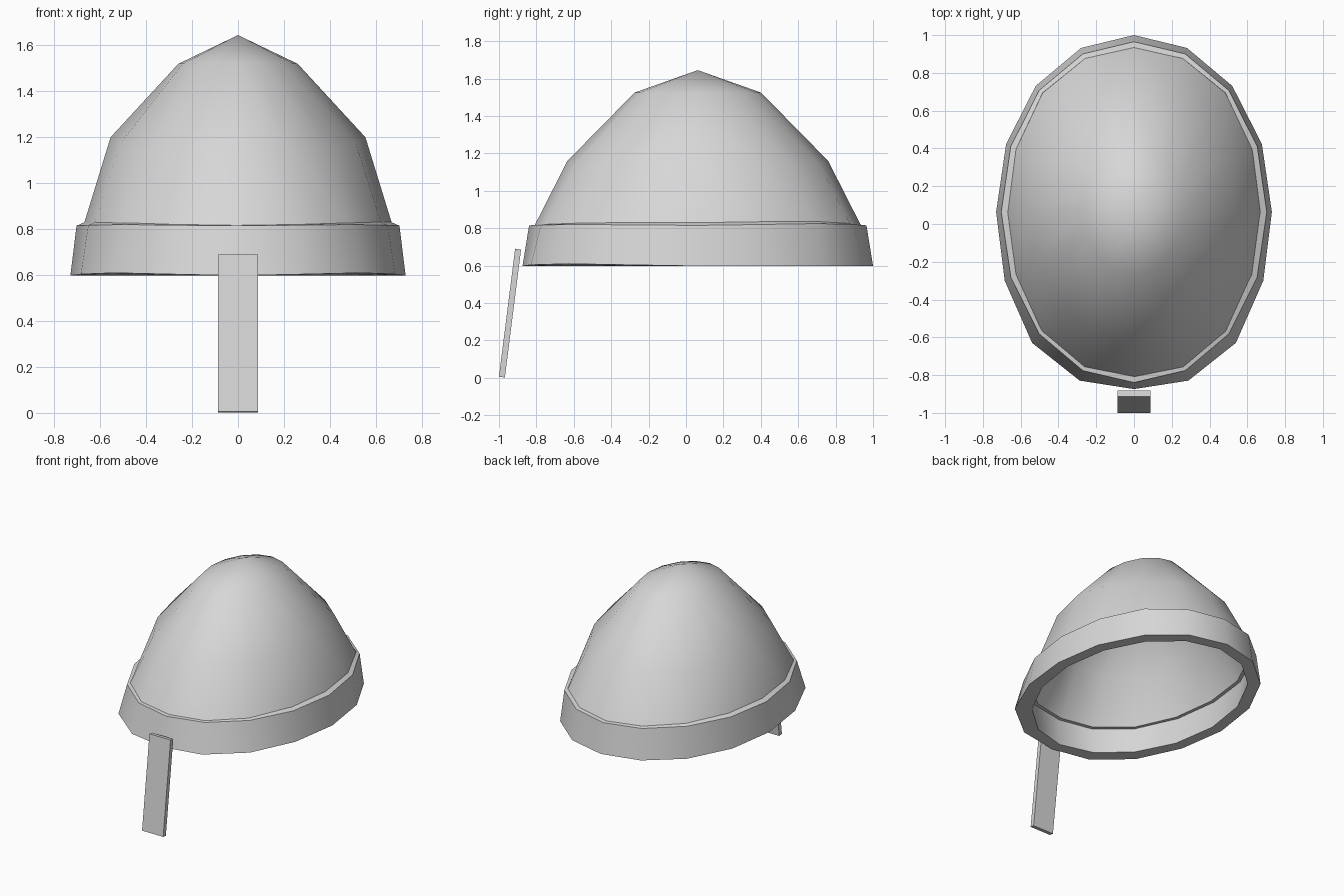
import bpy, bmesh, math
from mathutils import Matrix

if "Cube" in bpy.data.objects:
    bpy.data.objects.remove(bpy.data.objects["Cube"])

SEGMENTS = 16
CENTRE_Y = 0.063

steel = bpy.data.materials.new("light_grey_steel")
steel.diffuse_color = (0.68, 0.68, 0.68, 1)
steel.use_nodes = True
steel.node_tree.nodes["Principled BSDF"].inputs["Base Color"].default_value = steel.diffuse_color


def finish(name, bm, smooth=True):
    bmesh.ops.recalc_face_normals(bm, faces=bm.faces)
    mesh = bpy.data.meshes.new(name)
    bm.to_mesh(mesh)
    bm.free()
    mesh.materials.append(steel)
    obj = bpy.data.objects.new(name, mesh)
    bpy.context.collection.objects.link(obj)
    if smooth:
        bpy.ops.object.select_all(action='DESELECT')
        obj.select_set(True)
        bpy.context.view_layer.objects.active = obj
        bpy.ops.object.shade_smooth_by_angle(angle=math.radians(34))
    return obj


def ring(bm, rx, ry, z_side, z_end, lift=(0, 0), full=(0, 0)):
    """Oval ring; lift and full raise and widen its (front, back) diagonals."""
    verts = []
    for i in range(SEGMENTS):
        a = math.tau * i / SEGMENTS
        x, y = math.cos(a), math.sin(a)
        side = 0 if y < 0 else 1
        diagonal = math.sin(2 * a) ** 2
        # the front brow flare is strongest between the diagonal and the nose
        bulge = 1 + full[side] * diagonal * (0.5 + y * y if side == 0 else 1)
        z = z_side + (z_end - z_side) * y * y + lift[side] * diagonal
        verts.append(bm.verts.new((rx * x * bulge, CENTRE_Y + ry * y * bulge, z)))
    return verts


def bridge(bm, a, b):
    for i in range(SEGMENTS):
        j = (i + 1) % SEGMENTS
        bm.faces.new((a[i], a[j], b[j], b[i]))


def cap(bm, loop, z):
    tip = bm.verts.new((0, CENTRE_Y, z))
    for i in range(SEGMENTS):
        bm.faces.new((loop[i], loop[(i + 1) % SEGMENTS], tip))


# Dome: outer shell, bottom lip and inner shell
bm = bmesh.new()
wide = (0.03, 0.03)
sag = (-0.045, -0.05)
swell = (0.01, 0.02)
shell = [ring(bm, *r) for r in (
    (0.26, 0.338, 1.52, 1.525),
    (0.555, 0.697, 1.20, 1.16, sag, swell),
    (0.678, 0.880, 0.80, 0.80, (0, 0), wide),
    (0.636, 0.840, 0.80, 0.80, (0, 0), wide),
    (0.518, 0.660, 1.17, 1.13, sag, swell),
    (0.24, 0.315, 1.482, 1.487))]
for a, b in zip(shell, shell[1:]):
    bridge(bm, a, b)
cap(bm, shell[0], 1.645)
cap(bm, shell[-1], 1.60)
finish("helmet_dome", bm)

# Brow band: closed four-sided hoop, thicker at the base and flared at the brows
bm = bmesh.new()
hoop = [ring(bm, *r) for r in (
    (0.730, 0.937, 0.598, 0.598, (0.012, 0), (0.045, 0.008)),
    (0.703, 0.902, 0.815, 0.815, (0.005, 0.01), (0.01, 0.01)),
    (0.664, 0.868, 0.832, 0.817, (0.003, 0.012), wide),
    (0.648, 0.855, 0.598, 0.598))]
for i in range(4):
    bridge(bm, hoop[i], hoop[(i + 1) % 4])
finish("brow_band", bm)

# Nose guard: thin leaning plate
bm = bmesh.new()
place = (Matrix.Translation((0, -0.941, 0.346))
         @ Matrix.Rotation(math.radians(-7.2), 4, 'X')
         @ Matrix.Diagonal((0.173, 0.032, 0.69, 1)))
bmesh.ops.create_cube(bm, size=1, matrix=place)
finish("nose_guard", bm, smooth=False)
